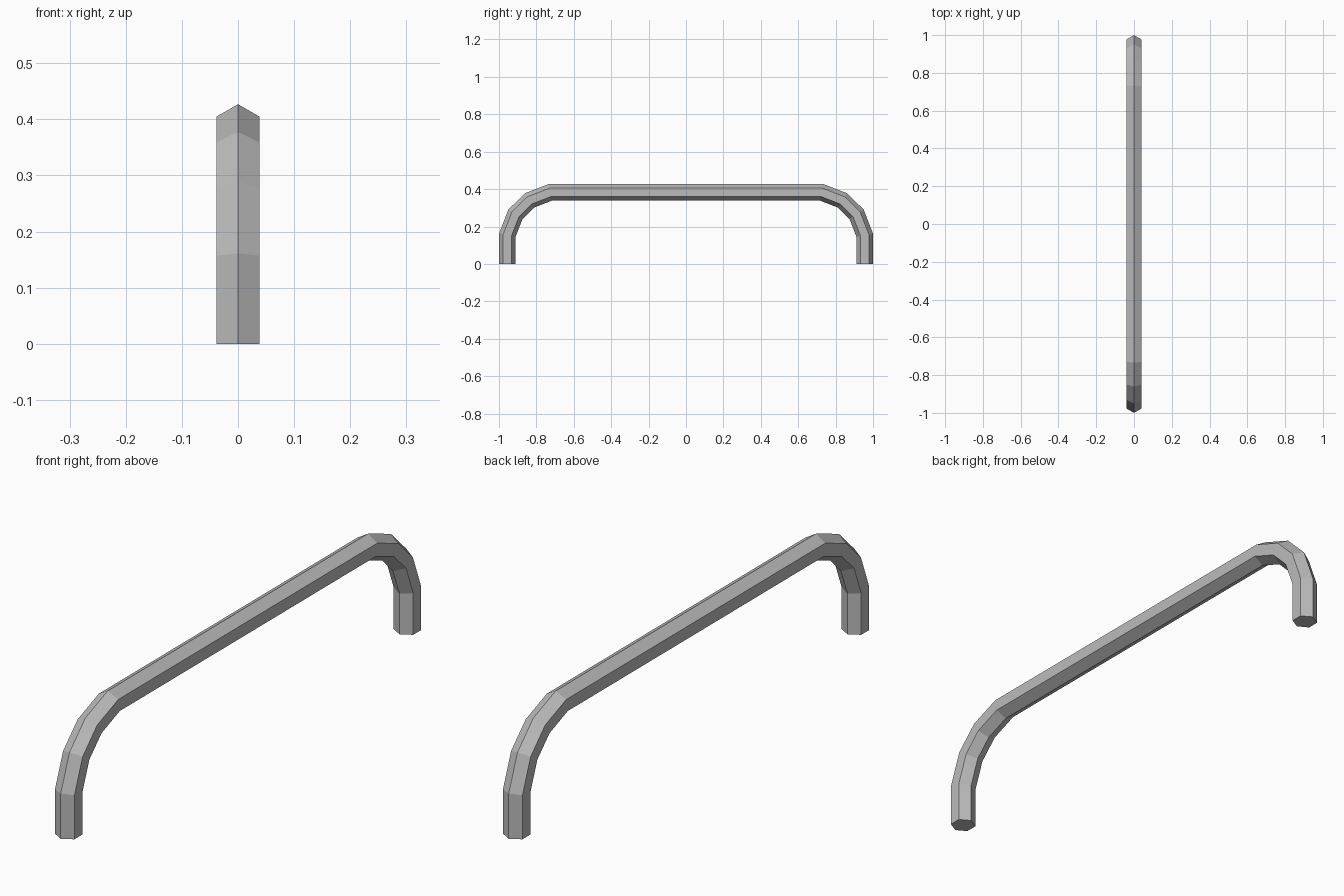
import bpy
import bmesh
import math
from mathutils import Vector

cube = bpy.data.objects.get("Cube")
if cube:
    bpy.data.objects.remove(cube, do_unlink=True)

RADIUS = 0.0445   # corner radius of the hexagonal bar
SIDES = 6

# Plain grey metal
metal = bpy.data.materials.new("grey_metal")
metal.use_nodes = True
colour = (0.5, 0.5, 0.5, 1)
metal.diffuse_color = colour
metal.node_tree.nodes["Principled BSDF"].inputs["Base Color"].default_value = colour

# Centre line in the YZ plane: one leg and its bend, mirrored to the other end
half = [(0.9555, 0), (0.9555, 0.153), (0.9123, 0.265), (0.837, 0.3395), (0.726, 0.3825)]
path = [Vector((0, -y, z)) for y, z in half] + [Vector((0, y, z)) for y, z in reversed(half)]


def mitred_ring(bm, i):
    """Hexagon ring at path point i, corner pointing outwards, mitred at bends."""
    before = (path[i] - path[max(i - 1, 0)]).normalized()
    after = (path[min(i + 1, len(path) - 1)] - path[i]).normalized()
    tangent = (before + after).normalized()
    outward = Vector((0, -tangent.z, tangent.y))
    stretch = RADIUS / tangent.dot(after if after.length else before)
    ring = []
    for k in range(SIDES):
        a = math.tau * k / SIDES
        offset = outward * math.cos(a) * stretch + Vector((math.sin(a) * RADIUS, 0, 0))
        ring.append(bm.verts.new(path[i] + offset))
    return ring


# Handle bar: bridge the rings and cap both feet
bm = bmesh.new()
rings = [mitred_ring(bm, i) for i in range(len(path))]
for a, b in zip(rings, rings[1:]):
    for k in range(SIDES):
        n = (k + 1) % SIDES
        bm.faces.new((a[k], a[n], b[n], b[k]))
bm.faces.new(rings[0])
bm.faces.new(rings[-1])
bmesh.ops.recalc_face_normals(bm, faces=bm.faces)

mesh = bpy.data.meshes.new("handle_bar")
bm.to_mesh(mesh)
bm.free()
mesh.materials.append(metal)
handle = bpy.data.objects.new("handle_bar", mesh)
bpy.context.collection.objects.link(handle)
